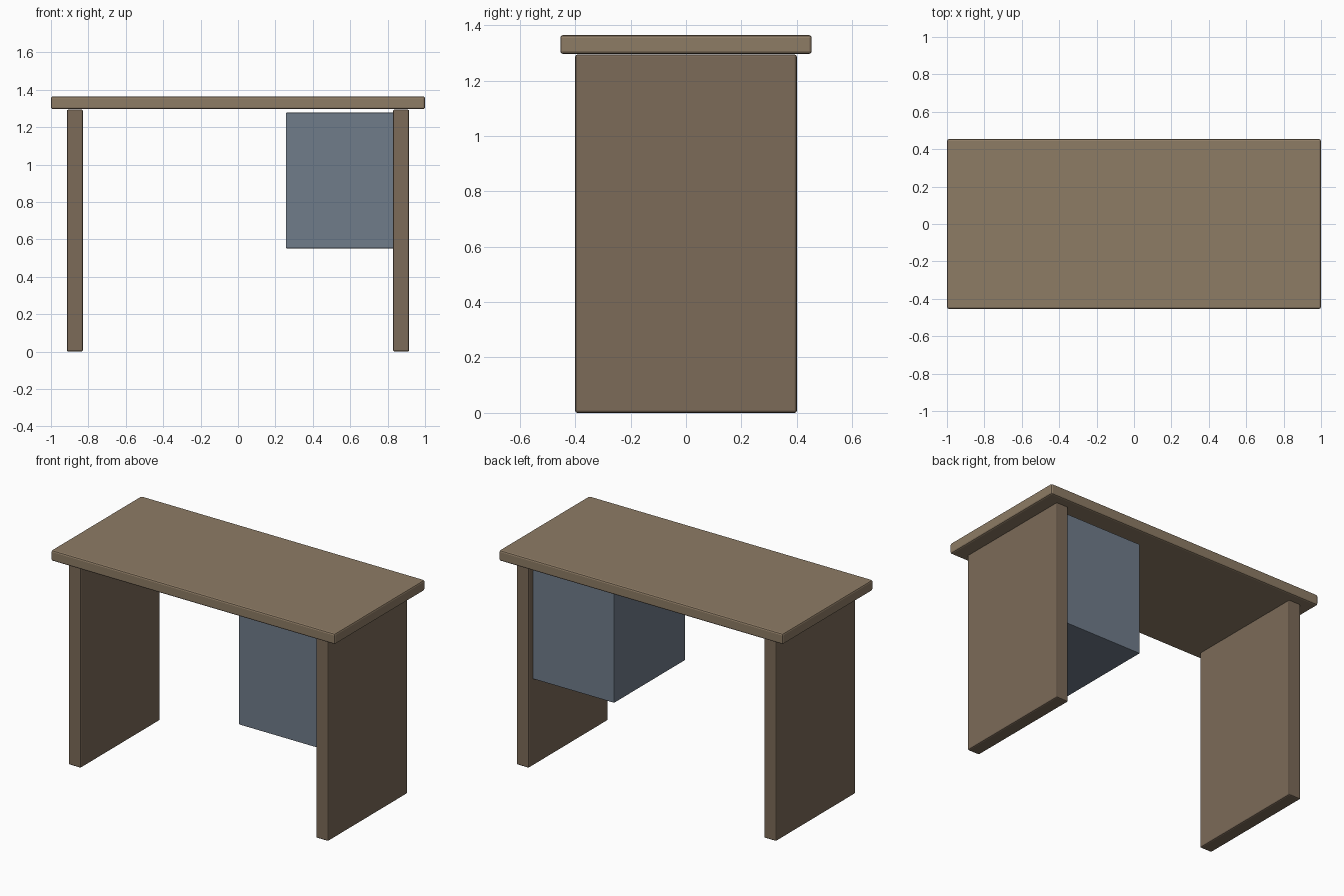
import bpy

if "Cube" in bpy.data.objects:
    bpy.data.objects.remove(bpy.data.objects["Cube"])


def material(name, rgb):
    mat = bpy.data.materials.new(name)
    mat.diffuse_color = (*rgb, 1.0)
    mat.use_nodes = True
    mat.node_tree.nodes["Principled BSDF"].inputs["Base Color"].default_value = mat.diffuse_color
    return mat


def box(name, lo, hi, bevel, mat):
    """Edge-bevelled box spanning two opposite corners."""
    centre = [(a + b) / 2 for a, b in zip(lo, hi)]
    bpy.ops.mesh.primitive_cube_add(size=1, location=centre)
    obj = bpy.context.object
    obj.name = name
    obj.scale = [b - a for a, b in zip(lo, hi)]
    bpy.ops.object.transform_apply(location=False, rotation=False, scale=True)
    mod = obj.modifiers.new("edge_bevel", 'BEVEL')
    mod.width = bevel
    mod.segments = 2
    obj.data.materials.append(mat)
    return obj


top_wood = material("top_wood", (0.27, 0.20, 0.13))
leg_wood = material("leg_wood", (0.20, 0.145, 0.098))
blue_grey = material("blue_grey", (0.16, 0.20, 0.255))

# Desk top
box("desk_top", (-1, -0.454, 1.296), (1, 0.454, 1.364), 0.01, top_wood)

# Panel legs, left and right
for side, name in ((-1, "left_leg"), (1, "right_leg")):
    x = side * 0.872
    box(name, (x - 0.043, -0.4, 0), (x + 0.043, 0.4, 1.294), 0.008, leg_wood)

# Drawer cabinet hung against the right leg
box("drawer_cabinet", (0.256, -0.357, 0.552), (0.832, 0.357, 1.277), 0.004, blue_grey)
